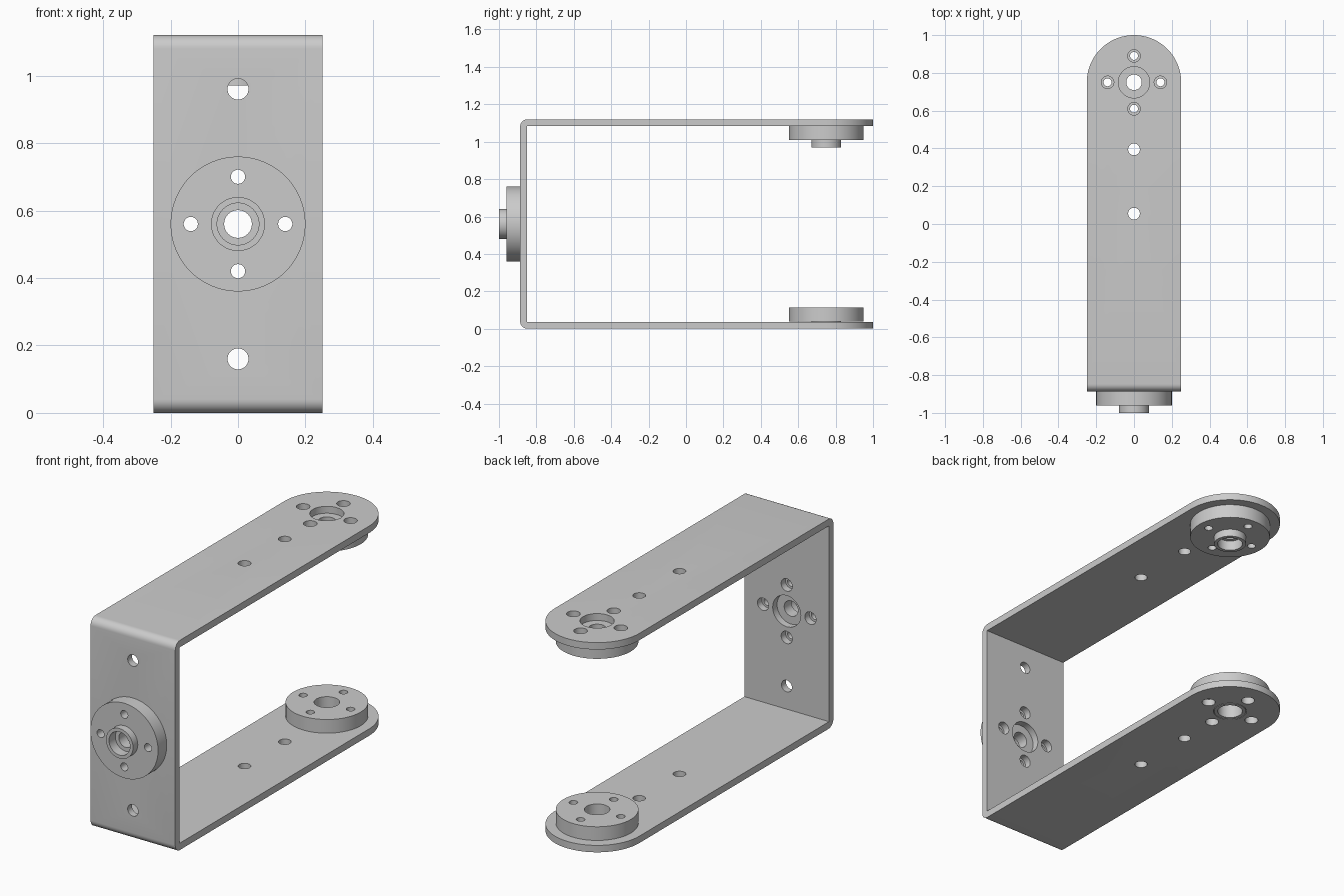
import bpy, bmesh
from math import sin, cos, pi, radians
from mathutils import Matrix, Vector

if "Cube" in bpy.data.objects:
    bpy.data.objects.remove(bpy.data.objects["Cube"])

T = 0.037            # sheet thickness
H = 1.12             # bracket height
BACK = -0.887        # outer face of the web
HUB_Y, MID = 0.75, H / 2
PITCH = 0.14         # bolt circle radius
CROSS = [(PITCH, 0), (-PITCH, 0), (0, PITCH), (0, -PITCH)]


def make_object(name, bm):
    bmesh.ops.recalc_face_normals(bm, faces=bm.faces)
    mesh = bpy.data.meshes.new(name)
    bm.to_mesh(mesh)
    bm.free()
    ob = bpy.data.objects.new(name, mesh)
    bpy.context.collection.objects.link(ob)
    return ob


def prism(name, points, direction):
    bm = bmesh.new()
    face = bm.faces.new([bm.verts.new(p) for p in points])
    ext = bmesh.ops.extrude_face_region(bm, geom=[face])
    bmesh.ops.translate(bm, vec=direction,
                        verts=[v for v in ext["geom"] if isinstance(v, bmesh.types.BMVert)])
    return make_object(name, bm)


def cylinders(name, specs, depth):
    """specs: (location, radius, axis) for each drill."""
    bm = bmesh.new()
    for loc, r, axis in specs:
        rot = Matrix.Rotation(pi / 2, 4, 'X') if axis == 'Y' else Matrix()
        bmesh.ops.create_cone(bm, cap_ends=True, segments=48, radius1=r, radius2=r,
                              depth=depth, matrix=Matrix.Translation(loc) @ rot)
    return make_object(name, bm)


def boolean(ob, cutter, op):
    mod = ob.modifiers.new(op, 'BOOLEAN')
    mod.operation, mod.object, mod.solver = op, cutter, 'EXACT'
    bpy.context.view_layer.update()
    ob_eval = ob.evaluated_get(bpy.context.evaluated_depsgraph_get())
    mesh = bpy.data.meshes.new_from_object(ob_eval)
    ob.modifiers.clear()
    ob.data = mesh
    bpy.data.objects.remove(cutter)


def smooth(ob):
    bpy.ops.object.select_all(action='DESELECT')
    ob.select_set(True)
    bpy.context.view_layer.objects.active = ob
    bpy.ops.object.shade_smooth_by_angle(angle=radians(30))


def arc(cx, cy, r, a0, a1, n):
    return [(cx + r * cos(radians(a0 + (a1 - a0) * i / n)),
             cy + r * sin(radians(a0 + (a1 - a0) * i / n))) for i in range(n + 1)]


# U-shaped bracket: bent sheet profile, then trimmed to the rounded outline
R = 0.04
profile = ([(1.1, H)] + arc(BACK + R, H - R, R, 90, 180, 8)
           + arc(BACK + R, R, R, 180, 270, 8)
           + [(1.1, 0), (1.1, T), (BACK + T, T), (BACK + T, H - T), (1.1, H - T)])
bracket = prism("bracket", [(-0.3, y, z) for y, z in profile], Vector((0.6, 0, 0)))
outline = [(-0.25, -1.1), (0.25, -1.1)] + arc(0, HUB_Y, 0.25, 0, 180, 48)
boolean(bracket, prism("outline_cutter", [(x, y, -0.2) for x, y in outline],
                       Vector((0, 0, 1.6))), 'INTERSECT')

# Holes through both arms
arm_holes = [((0, HUB_Y, MID), 0.083, 'Z'), ((0, 0.395, MID), 0.031, 'Z'),
             ((0, 0.055, MID), 0.031, 'Z')]
arm_holes += [((x, HUB_Y + y, MID), 0.033, 'Z') for x, y in CROSS]
boolean(bracket, cylinders("arm_drills", arm_holes, 1.6), 'DIFFERENCE')

# Holes through the web
web_holes = [((0, BACK, MID), 0.083, 'Y'), ((0, BACK, 0.16), 0.031, 'Y'),
             ((0, BACK, 0.96), 0.031, 'Y')]
web_holes += [((x, BACK, MID + z), 0.033, 'Y') for x, z in CROSS]
boolean(bracket, cylinders("web_drills", web_holes, 0.3), 'DIFFERENCE')
smooth(bracket)


# Hub: turned flange with a collar, flat side at local z = 0, four bolt holes
def hub(name, bore, location, tilt=0):
    disc, tip = -0.073, -0.113
    section = [(bore, 0), (0.2, 0), (0.2, disc), (0.08, disc), (0.08, tip), (0.062, tip)]
    if bore < 0.06:
        section += [(0.062, -0.06), (bore, -0.06)]
    bm = bmesh.new()
    n = 64
    rings = [[bm.verts.new((r * cos(2 * pi * i / n), r * sin(2 * pi * i / n), z))
              for i in range(n)] for r, z in section]
    for a, b in zip(rings, rings[1:] + rings[:1]):
        for i in range(n):
            j = (i + 1) % n
            bm.faces.new((a[i], a[j], b[j], b[i]))
    ob = make_object(name, bm)
    boolean(ob, cylinders("bolt_drills", [((x, y, 0), 0.021, 'Z') for x, y in CROSS], 0.4),
            'DIFFERENCE')
    ob.location = location
    ob.rotation_euler.x = tilt
    smooth(ob)


hub("upper_hub", 0.041, (0, HUB_Y, H - T))
hub("lower_hub", 0.062, (0, HUB_Y, 0.113))
hub("web_hub", 0.041, (0, BACK, MID), -pi / 2)
